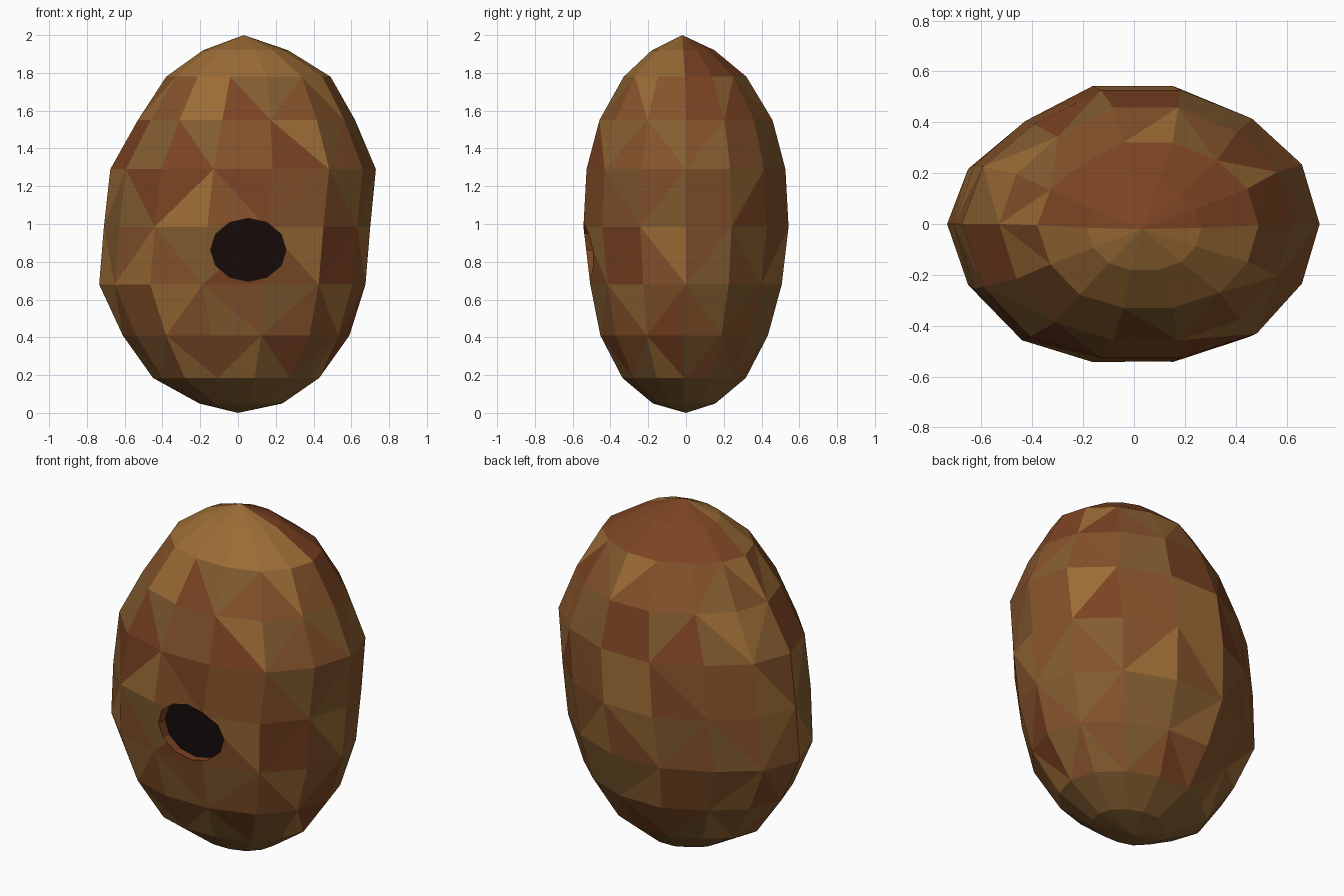
import bpy, bmesh, math, random

if "Cube" in bpy.data.objects:
    bpy.data.objects.remove(bpy.data.objects["Cube"])

random.seed(11)
SEG = 14


def material(name, rgb):
    m = bpy.data.materials.new(name)
    m.diffuse_color = (*rgb, 1)
    m.use_nodes = True
    m.node_tree.nodes["Principled BSDF"].inputs["Base Color"].default_value = m.diffuse_color
    return m


MATS = [material("ochre_brown", (0.33, 0.15, 0.036)),
        material("red_brown", (0.20, 0.056, 0.016)),
        material("mid_brown", (0.235, 0.085, 0.024)),
        material("olive_brown", (0.23, 0.11, 0.03)),
        material("dark_hollow", (0.008, 0.003, 0.003))]


def make_object(name, bm):
    bmesh.ops.recalc_face_normals(bm, faces=bm.faces)
    me = bpy.data.meshes.new(name)
    bm.to_mesh(me)
    bm.free()
    for m in MATS:
        me.materials.append(m)
    ob = bpy.data.objects.new(name, me)
    bpy.context.collection.objects.link(ob)
    return ob


# Shell: faceted rings (z, centre x, half width, centre y, half depth)
RINGS = [(0.05, 0.015, 0.22, -0.01, 0.17),
         (0.185, -0.01, 0.44, -0.01, 0.335),
         (0.41, -0.01, 0.60, -0.01, 0.455),
         (0.68, -0.03, 0.705, 0.0, 0.52),
         (0.985, -0.005, 0.705, 0.0, 0.557),
         (1.29, 0.027, 0.703, 0.0, 0.54),
         (1.55, 0.045, 0.575, 0.0, 0.47),
         (1.78, 0.055, 0.435, -0.005, 0.333),
         (1.92, 0.04, 0.225, -0.015, 0.17)]
# Hand-made unevenness of the plan outline, one (x, y) stretch per column
UNEVEN = {2: (1.0, 0.98), 5: (0.96, 0.93), 6: (0.98, 0.96), 8: (0.98, 1.06),
          9: (0.99, 1.05), 12: (1.04, 1.02)}

bm = bmesh.new()
rings = []
for z, cx, rx, cy, ry in RINGS:
    ring = []
    for i in range(SEG):
        a = 2 * math.pi * i / SEG
        sx, sy = UNEVEN.get(i, (1, 1))
        ring.append(bm.verts.new((cx + rx * sx * math.cos(a),
                                  cy + ry * sy * math.sin(a), z)))
    rings.append(ring)
bottom = bm.verts.new((0, 0, 0))
top = bm.verts.new((0.03, -0.02, 2.0))


def add(verts, mat):
    bm.faces.new(verts).material_index = mat


TONES = (0, 1, 2, 2, 2, 3, 3)
for i in range(SEG):
    k = (i + 1) % SEG
    back = i < SEG // 2
    add((bottom, rings[0][k], rings[0][i]), 3)
    add((top, rings[-1][i], rings[-1][k]), 1 if back else 0)
    for j in range(len(rings) - 1):
        a, b, c, d = rings[j][i], rings[j][k], rings[j + 1][k], rings[j + 1][i]
        if j == 0:
            m1 = m2 = 3
        elif j == len(rings) - 2:
            m1 = m2 = 1 if back else 0
        else:
            m1, m2 = random.choice(TONES), random.choice(TONES)
        if (i + j) % 2:
            add((a, b, c), m1)
            add((a, c, d), m2)
        else:
            add((a, b, d), m1)
            add((b, c, d), m2)
shell = make_object("shell", bm)

# Entrance: twelve-sided recess with a dark floor
bm = bmesh.new()
front, floor = [[bm.verts.new((0.055 + 0.2 * math.cos(math.pi * i / 6), y,
                               0.863 + 0.167 * math.sin(math.pi * i / 6)))
                 for i in range(12)] for y in (-0.8, -0.465)]
for i in range(12):
    k = (i + 1) % 12
    bm.faces.new((front[i], front[k], floor[k], floor[i])).material_index = 1
bm.faces.new(front)
bm.faces.new(floor).material_index = 4
cutter = make_object("entrance_cutter", bm)
cutter.hide_render = True

cut = shell.modifiers.new("entrance", 'BOOLEAN')
cut.operation = 'DIFFERENCE'
cut.solver = 'EXACT'
cut.object = cutter
bpy.context.view_layer.update()
result = bpy.data.meshes.new_from_object(
    shell.evaluated_get(bpy.context.evaluated_depsgraph_get()))
shell.modifiers.clear()
shell.data = result
bpy.data.objects.remove(cutter)
